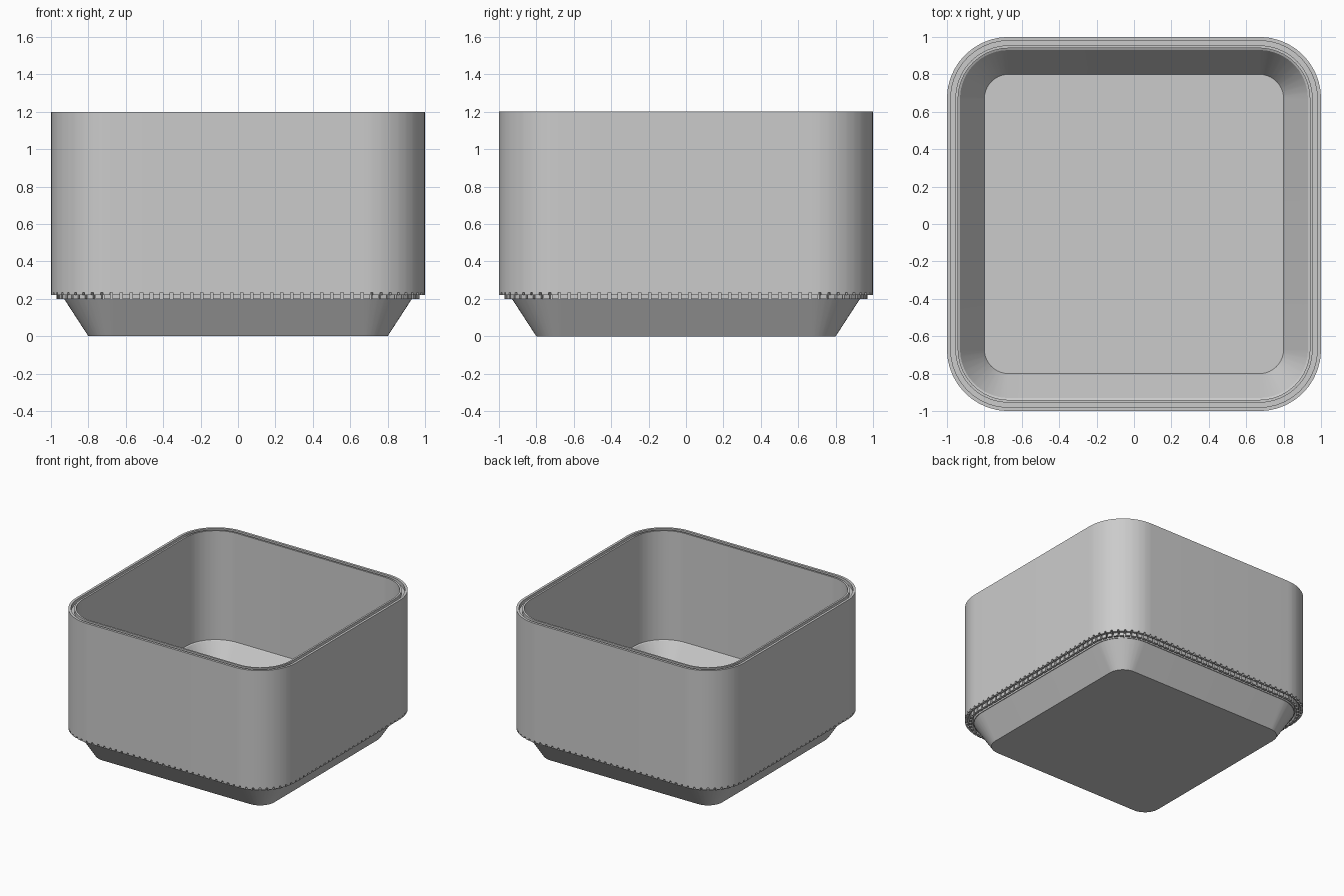
import bpy
import bmesh
from math import sin, cos, pi, radians
from mathutils import Vector

if "Cube" in bpy.data.objects:
    bpy.data.objects.remove(bpy.data.objects["Cube"], do_unlink=True)

CORE = 0.67          # all rounded corners share these centres
SIDE_TEETH = 25
CORNER_TEETH = 10
TOOTH = 0.74         # share of each pitch that is solid

grey = bpy.data.materials.new("light grey plastic")
grey.use_nodes = True
colour = (0.6, 0.6, 0.6, 1)
grey.diffuse_color = colour
grey.node_tree.nodes["Principled BSDF"].inputs["Base Color"].default_value = colour


def finish(name, bm):
    bmesh.ops.recalc_face_normals(bm, faces=bm.faces)
    mesh = bpy.data.meshes.new(name)
    bm.to_mesh(mesh)
    bm.free()
    mesh.materials.append(grey)
    obj = bpy.data.objects.new(name, mesh)
    bpy.context.collection.objects.link(obj)
    bpy.ops.object.select_all(action='DESELECT')
    obj.select_set(True)
    bpy.context.view_layer.objects.active = obj
    bpy.ops.object.shade_smooth_by_angle(angle=radians(30))
    return obj


def outline_stations():
    """(core point, outward direction) pairs, two per tooth pitch."""
    stations = []
    for q in range(4):
        a = q * pi / 2
        out = Vector((cos(a), sin(a)))
        along = Vector((-sin(a), cos(a)))
        for i in range(SIDE_TEETH):
            for f in (0, TOOTH):
                t = 2 * (i + f) / SIDE_TEETH - 1
                stations.append((CORE * (out + along * t), out))
        for i in range(CORNER_TEETH):
            for f in (0, TOOTH):
                b = a + (i + f) / CORNER_TEETH * pi / 2
                stations.append((CORE * (out + along), Vector((cos(b), sin(b)))))
    return stations


def section(bm, station, profile):
    core, out = station
    return [bm.verts.new((*(core + out * (d - CORE)), z)) for d, z in profile]


def bridge(bm, a, b, closed):
    n = len(a)
    for i in range(n if closed else n - 1):
        j = (i + 1) % n
        bm.faces.new((a[i], b[i], b[j], a[j]))


stations = outline_stations()

# Pot: one section swept round the rounded square, floor to floor
profile = [(0.8, 0), (0.93, 0.2), (0.935, 0.2), (0.935, 0.235),
           (1, 0.235), (1, 1.2), (0.98, 1.2), (0.98, 1.17), (0.955, 1.17),
           (0.955, 1.2), (0.94, 1.2), (0.94, 0.305), (0.93, 0.3), (0.8, 0.1)]
bm = bmesh.new()
# long sides need only their end points
per_side = 2 * SIDE_TEETH
per_quarter = per_side + 2 * CORNER_TEETH
lean = [s for i, s in enumerate(stations)
        if i % per_quarter == 0 or i % per_quarter >= per_side]
rings = [section(bm, s, profile) for s in lean]
for i, ring in enumerate(rings):
    bridge(bm, ring, rings[(i + 1) % len(rings)], False)
bm.faces.new([r[0] for r in rings])
bm.faces.new([r[-1] for r in rings])
finish("pot_body", bm)


# Serrated rings beneath the wall
def tooth_ring(name, inner, outer, low, high):
    bm = bmesh.new()
    box = [(inner, low), (outer, low), (outer, high), (inner, high)]
    for i in range(0, len(stations), 2):
        a = section(bm, stations[i], box)
        b = section(bm, stations[i + 1], box)
        bridge(bm, a, b, True)
        bm.faces.new(a)
        bm.faces.new(b)
    finish(name, bm)


tooth_ring("outer_teeth", 0.98, 1.0, 0.22, 0.235)
tooth_ring("inner_teeth", 0.95, 0.97, 0.2, 0.235)
